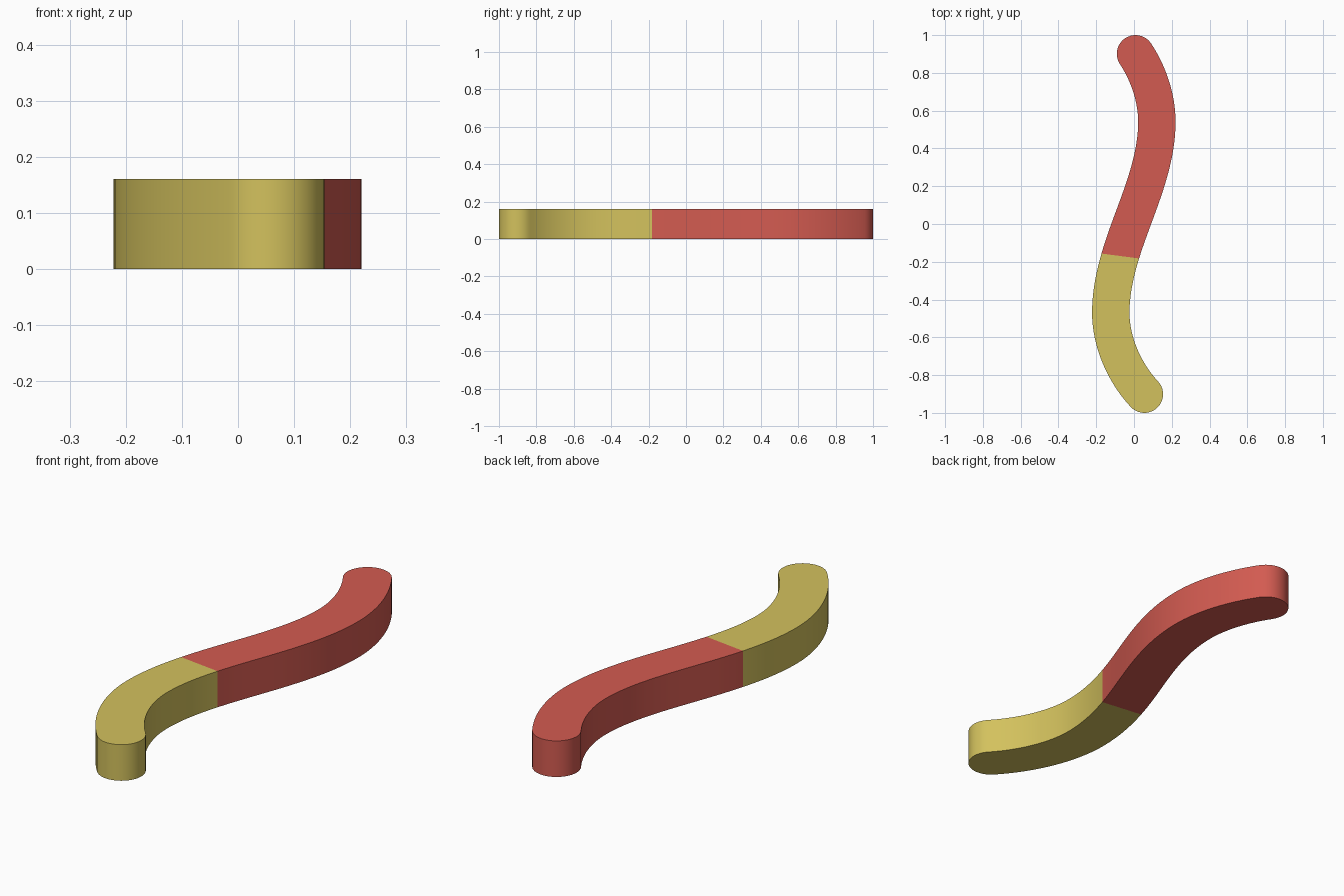
import bpy, bmesh, math
from mathutils import Vector

if "Cube" in bpy.data.objects:
    bpy.data.objects.remove(bpy.data.objects["Cube"])

HALF, HEIGHT = 0.099, 0.161


def material(name, rgb):
    m = bpy.data.materials.new(name)
    m.diffuse_color = (*rgb, 1)
    m.use_nodes = True
    m.node_tree.nodes["Principled BSDF"].inputs["Base Color"].default_value = m.diffuse_color
    return m


# centre line of the S: position and travel direction, south to north
knots = [((0.055, -0.901), (-0.68, 0.73)),
         ((-0.123, -0.47), (0, 1)),
         ((-0.002, 0.035), (0.35, 0.94)),
         ((0.121, 0.54), (0, 1)),
         ((0.008, 0.901), (-0.55, 0.835))]
path = []
for (p, d), (q, e) in zip(knots, knots[1:]):
    p, q, d, e = Vector(p), Vector(q), Vector(d), Vector(e)
    d, e = d * (q - p).length, e * (q - p).length
    for i in range(16):
        t = i / 16
        path.append((p * (2*t**3 - 3*t**2 + 1) + q * (3*t**2 - 2*t**3)
                     + d * (t**3 - 2*t**2 + t) + e * (t**3 - t**2)))
path.append(Vector(knots[-1][0]))


# outline: right edge, round north end, left edge, round south end
def tangent(i):
    if i == 0:
        return Vector(knots[0][1]).normalized()
    if i == len(path) - 1:
        return Vector(knots[-1][1]).normalized()
    return (path[i + 1] - path[i - 1]).normalized()


def cap(centre, d):
    a0 = math.atan2(d.y, d.x) - math.pi / 2
    return [centre + HALF * Vector((math.cos(a0 + math.pi * k / 20),
                                    math.sin(a0 + math.pi * k / 20)))
            for k in range(1, 20)]


n = len(path)
right = [path[i] + HALF * Vector((tangent(i).y, -tangent(i).x)) for i in range(n)]
left = [path[i] - HALF * Vector((tangent(i).y, -tangent(i).x)) for i in range(n)]
outline = right + cap(path[-1], tangent(n - 1)) + left[::-1] + cap(path[0], -tangent(0))

# extrude the outline and cut it at the colour change
bm = bmesh.new()
base = bm.faces.new([bm.verts.new((p.x, p.y, 0)) for p in outline])
ext = bmesh.ops.extrude_face_region(bm, geom=[base], use_keep_orig=True)
bmesh.ops.translate(bm, vec=(0, 0, HEIGHT),
                    verts=[g for g in ext["geom"] if isinstance(g, bmesh.types.BMVert)])
cut_co, cut_no = Vector((-0.076, -0.169, 0)), Vector((0.13, 0.99, 0)).normalized()
bmesh.ops.bisect_plane(bm, geom=bm.verts[:] + bm.edges[:] + bm.faces[:],
                       plane_co=cut_co, plane_no=cut_no)
bmesh.ops.recalc_face_normals(bm, faces=bm.faces)
for f in bm.faces:
    f.material_index = int((f.calc_center_median() - cut_co).dot(cut_no) < 0)

mesh = bpy.data.meshes.new("curved_bar")
bm.to_mesh(mesh)
bm.free()
mesh.materials.append(material("red", (0.65, 0.105, 0.082)))
mesh.materials.append(material("yellow", (0.65, 0.535, 0.11)))
bar = bpy.data.objects.new("curved_bar", mesh)
bpy.context.collection.objects.link(bar)
bpy.context.view_layer.objects.active = bar
bar.select_set(True)
bpy.ops.object.shade_smooth_by_angle(angle=math.radians(40))
